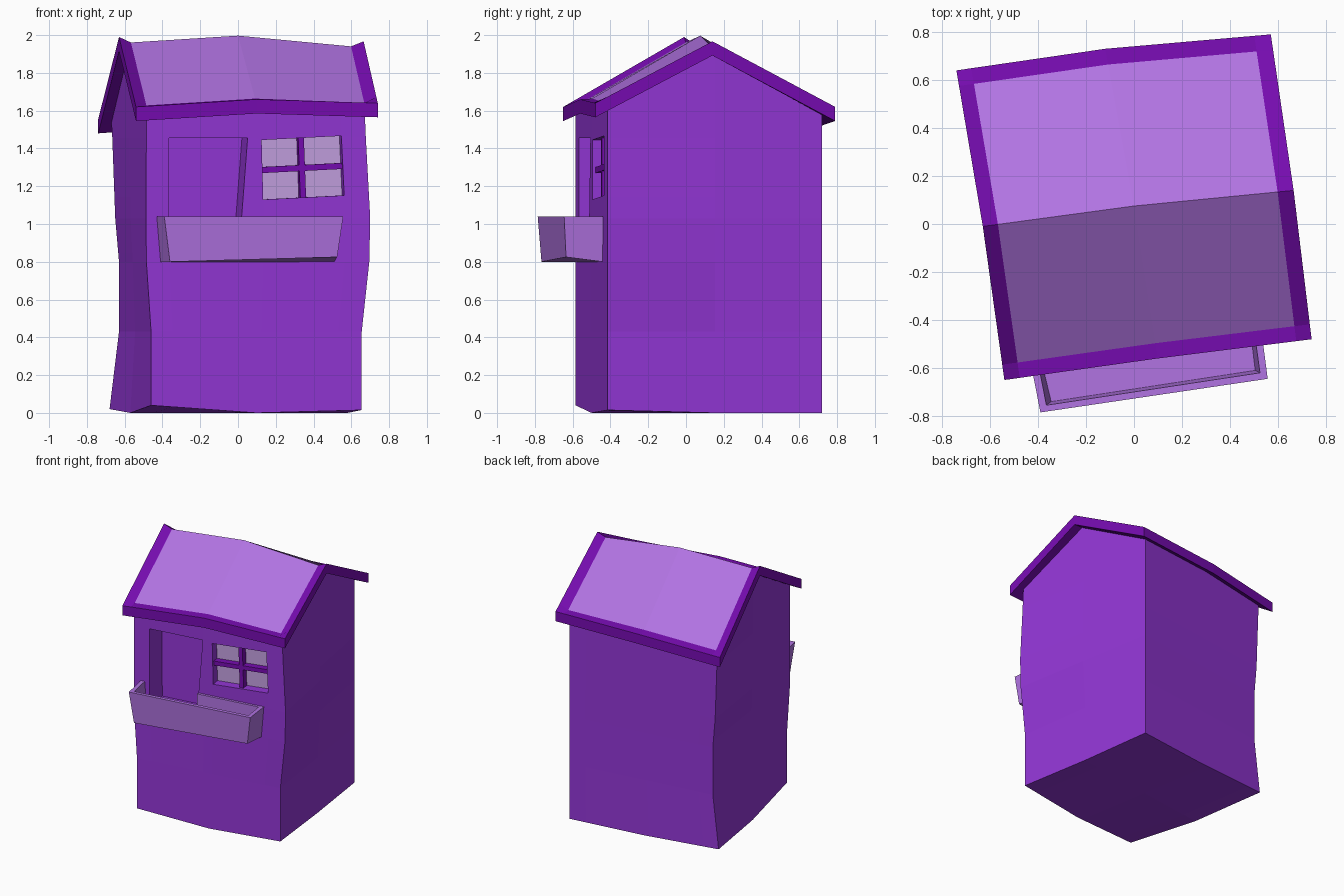
import bpy, bmesh
from mathutils import Vector

if "Cube" in bpy.data.objects:
    bpy.data.objects.remove(bpy.data.objects["Cube"])


def material(name, r, g, b):
    lin = [((c / 255 + 0.055) / 1.055) ** 2.4 for c in (r, g, b)]
    m = bpy.data.materials.new(name)
    m.diffuse_color = (*lin, 1)
    m.use_nodes = True
    m.node_tree.nodes["Principled BSDF"].inputs["Base Color"].default_value = m.diffuse_color
    return m


WALL = material("wall purple", 147, 54, 214)
TRIM = material("dark trim purple", 119, 12, 178)
LILAC = material("roof lilac", 177, 115, 226)
GLASS = material("pale pane", 195, 160, 224)


def finish(bm, name, mats):
    bmesh.ops.recalc_face_normals(bm, faces=bm.faces)
    me = bpy.data.meshes.new(name)
    bm.to_mesh(me)
    bm.free()
    for m in mats:
        me.materials.append(m)
    ob = bpy.data.objects.new(name, me)
    bpy.context.collection.objects.link(ob)
    return ob


# Crooked roof surface: rows are front eave, ridge, back eave
ROOF = [[(-.54, -.65, 1.62), (.10, -.56, 1.66), (.74, -.48, 1.64)],
        [(-.63, -.01, 1.99), (.00, .075, 2.03), (.665, .14, 1.967)],
        [(-.74, .64, 1.555), (-.12, .73, 1.60), (.57, .79, 1.62)]]


def roof_point(u, v):
    i, j = (0 if u < 0 else 1), (0 if v < 0 else 1)
    s, t = u + 1 - i, v + 1 - j
    row = [Vector(ROOF[k][i]).lerp(Vector(ROOF[k][i + 1]), s) for k in (j, j + 1)]
    return row[0].lerp(row[1], t)


# Wobbly wall corners by height
LEVEL = [0, .43, .8, 1.03, 1.58]
FL = [-.46, -.46, -.485, -.487, -.485]
FR = [.655, .655, .695, .70, .67]
BL = [-.68, -.63, -.63, -.65, -.67]


def at(table, z):
    for k in range(4):
        if z <= LEVEL[k + 1] or k == 3:
            t = min(1, (z - LEVEL[k]) / (LEVEL[k + 1] - LEVEL[k]))
            return table[k] + (table[k + 1] - table[k]) * t


def warp(co):
    u, v, z = co
    a = Vector((at(FL, z), -.585)).lerp(Vector((at(FR, z), -.415)), (u + 1) / 2)
    b = Vector((at(BL, z), .57)).lerp(Vector((.50, .72)), (u + 1) / 2)
    p = a.lerp(b, (v + 1) / 2)
    if z > 1.55:
        z = roof_point(.9 * u, .9 * v).z - .06
    elif z < .01:
        lift = (.04 if u < 0 else .015) if v < 0 else (.02 if u < 0 else 0)
        z += lift * abs(u * v)
    return Vector((p.x, p.y, z))


# House body: gabled prism, sliced, with recessed hatch and window
D0, D1, W0, W1 = -.795, -.077, .05, .778
bm = bmesh.new()
f = bm.faces.new([bm.verts.new((-1, v, z)) for v, z in
                  [(-1, 0), (1, 0), (1, 1.6), (0, 1.9), (-1, 1.6)]])
ext = bmesh.ops.extrude_face_region(bm, geom=[f], use_keep_orig=True)
for e in ext["geom"]:
    if isinstance(e, bmesh.types.BMVert):
        e.co.x += 2
cuts = [((u, 0, 0), (1, 0, 0)) for u in (D0, D1, 0, W0, W1)]
cuts += [((0, 0, z), (0, 0, 1)) for z in (.43, .8, .85, 1.03, 1.14, 1.455)]
cuts += [((0, 0, 0), (0, 1, 0))]
for co, no in cuts:
    bmesh.ops.bisect_plane(bm, geom=bm.verts[:] + bm.edges[:] + bm.faces[:],
                           plane_co=co, plane_no=no, dist=1e-5)


def recess(u0, u1, z0, z1, depth):
    faces = []
    for f in bm.faces:
        c = f.calc_center_median()
        if c.y < -.999 and u0 < c.x < u1 and z0 < c.z < z1:
            faces.append(f)
    ext = bmesh.ops.extrude_face_region(bm, geom=faces)
    for e in ext["geom"]:
        if isinstance(e, bmesh.types.BMVert):
            e.co.y += depth
    old = [f for f in faces if f.is_valid]
    if old:
        bmesh.ops.delete(bm, geom=old, context='FACES')


recess(D0, D1, .85, 1.455, .34)
recess(W0, W1, 1.14, 1.455, .12)
for f in bm.faces:
    c = f.calc_center_median()
    if W0 < c.x < W1 and all(abs(v.co.y + .88) < .001 for v in f.verts):
        f.material_index = 1


def tilt(co):
    # slight lean of the openings
    u, v, z = co
    if v < -.6:
        if abs(u - D1) < .001 and .84 < z < 1.2:
            u -= .1 * (1.455 - z) / .6
        elif W0 - .01 < u < W1 + .01 and 1.13 < z < 1.46:
            z += .03 * (u - .4)
    return (u, v, z)


for v in bm.verts:
    v.co = warp(tilt(v.co))
finish(bm, "house_walls", [WALL, GLASS])

# Window bars
for name, u0, u1, z0, z1 in [("window_bar_upright", .388, .44, 1.14, 1.455),
                             ("window_bar_cross", W0, W1, 1.28, 1.312)]:
    bm = bmesh.new()
    bmesh.ops.create_cube(bm, size=1)
    for v in bm.verts:
        v.co = warp(tilt((u1 if v.co.x > 0 else u0,
                          -.88 if v.co.y > 0 else -.97,
                          z1 if v.co.z > 0 else z0)))
    finish(bm, name, [TRIM])

# Roof slab with sunken lilac panels inside a raised dark border
S = [-1, -.9, 0, .9, 1]
bm = bmesh.new()
top, low = {}, {}
for i, u in enumerate(S):
    for j, v in enumerate(S):
        p = roof_point(u, v)
        inner = 0 < i < 4 and 0 < j < 4
        top[i, j] = bm.verts.new(p - Vector((0, 0, .033 if inner else 0)))
        low[i, j] = bm.verts.new(p - Vector((0, 0, .075)))
for i in range(4):
    for j in range(4):
        ring = [(i, j), (i + 1, j), (i + 1, j + 1), (i, j + 1)]
        f = bm.faces.new([top[k] for k in ring])
        f.material_index = 1 if i in (1, 2) and j in (1, 2) else 0
        bm.faces.new([low[k] for k in reversed(ring)])
for k in range(4):
    for a, b in [((k, 0), (k + 1, 0)), ((k, 4), (k + 1, 4)),
                 ((0, k), (0, k + 1)), ((4, k), (4, k + 1))]:
        bm.faces.new([low[a], low[b], top[b], top[a]])
finish(bm, "roof", [TRIM, LILAC])

# Tapered counter box under the hatch, open on top
loops = [[(-.41, -.575, .80), (-.36, -.765, .80), (.525, -.635, .825), (.51, -.44, .80)],
         [(-.43, -.58, 1.04), (-.39, -.785, 1.04), (.557, -.645, 1.04), (.53, -.437, 1.04)],
         [(-.40, -.576, 1.04), (-.365, -.755, 1.04), (.525, -.62, 1.04), (.50, -.442, 1.04)],
         [(-.385, -.574, .86), (-.345, -.74, .86), (.505, -.61, .86), (.485, -.444, .86)]]
bm = bmesh.new()
vs = [[bm.verts.new(p) for p in lp] for lp in loops]
bm.faces.new(vs[0])
bm.faces.new(vs[3])
for a, b in zip(vs, vs[1:]):
    for k in range(3):
        bm.faces.new([a[k], a[k + 1], b[k + 1], b[k]])
bm.faces.new([vs[0][0], vs[0][3], vs[3][3], vs[3][0]])
bm.faces.new([vs[0][0], vs[3][0], vs[2][0], vs[1][0]])
bm.faces.new([vs[0][3], vs[1][3], vs[2][3], vs[3][3]])
finish(bm, "counter_box", [LILAC])

# Back board of the counter box, beside the hatch
bm = bmesh.new()
bmesh.ops.create_cube(bm, size=1)
for v in bm.verts:
    x = .505 if v.co.x > 0 else .02
    y = -.515 + .146 * (x - .02) - (0 if v.co.y > 0 else .02)
    v.co = (x, y, 1.04 if v.co.z > 0 else .85)
finish(bm, "counter_back_board", [LILAC])
